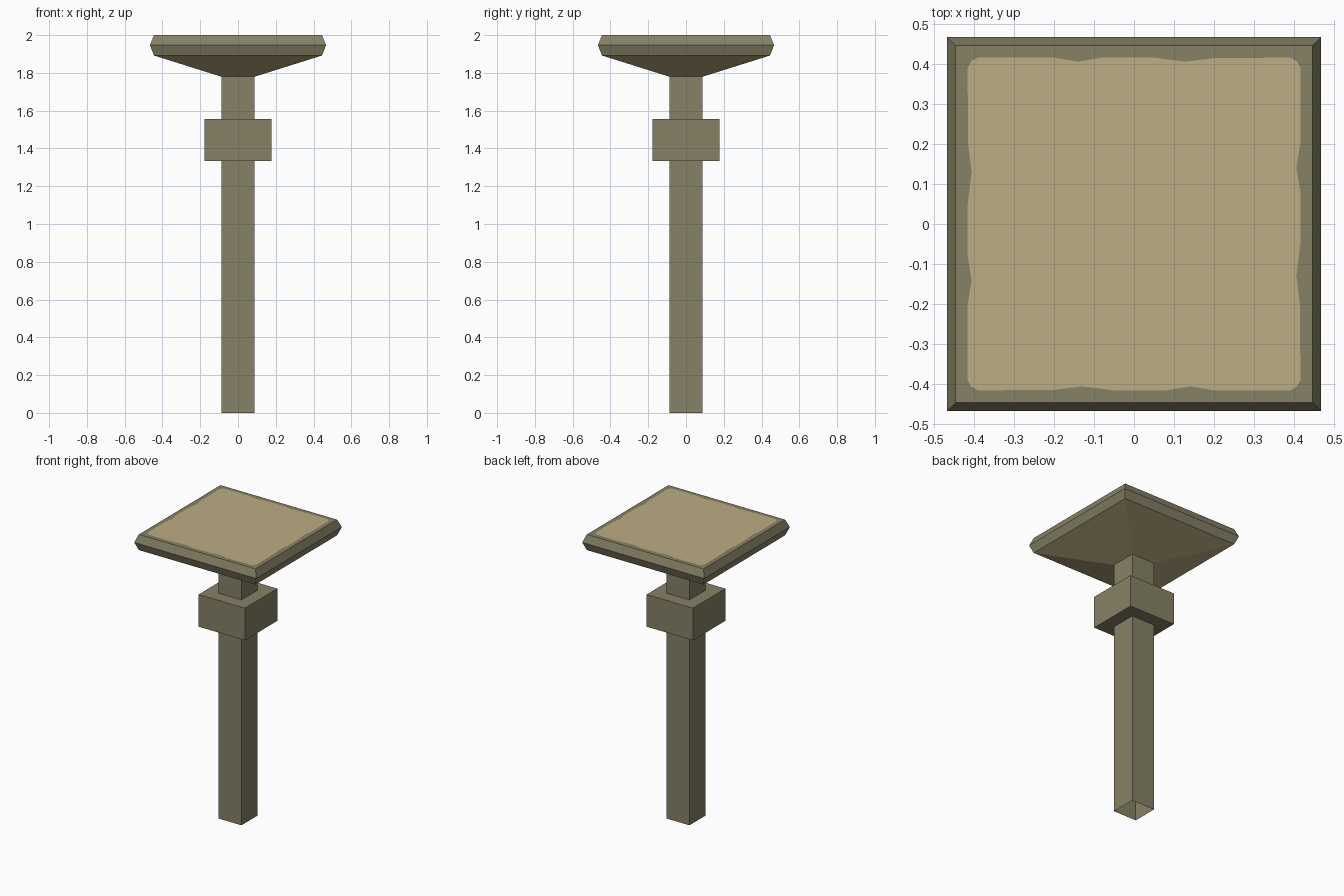
import bpy

if "Cube" in bpy.data.objects:
    bpy.data.objects.remove(bpy.data.objects["Cube"])

def lin(c):
    c /= 255
    return c / 12.92 if c <= 0.04045 else ((c + 0.055) / 1.055) ** 2.4

def material(name, r, g, b):
    m = bpy.data.materials.new(name)
    m.diffuse_color = (lin(r), lin(g), lin(b), 1)
    m.use_nodes = True
    m.node_tree.nodes["Principled BSDF"].inputs["Base Color"].default_value = m.diffuse_color
    return m

stone = material("olive_stone", 134, 129, 102)
sand = material("sand", 189, 173, 131)

def make(name, verts, faces, mat):
    me = bpy.data.meshes.new(name)
    me.from_pydata(verts, [], faces)
    me.materials.append(mat)
    ob = bpy.data.objects.new(name, me)
    bpy.context.collection.objects.link(ob)
    return ob

def square_stack(name, profile, mat, bottom=True, top=True):
    """Stack of square rings given as (half width, z)."""
    verts = [(sx * h, sy * h, z) for h, z in profile
             for sx, sy in ((-1, -1), (1, -1), (1, 1), (-1, 1))]
    faces = []
    for r in range(len(profile) - 1):
        a = 4 * r
        for i in range(4):
            j = (i + 1) % 4
            faces.append((a + i, a + j, a + 4 + j, a + 4 + i))
    if bottom:
        faces.append((3, 2, 1, 0))
    if top:
        n = len(verts)
        faces.append((n - 4, n - 3, n - 2, n - 1))
    return make(name, verts, faces, mat)

# Square post, open at the foot
square_stack("post", [(0.0885, 0), (0.0885, 1.785)], stone, bottom=False, top=False)
# Block collar around the post
square_stack("collar", [(0.177, 1.333), (0.177, 1.555)], stone)
# Flared cap with bevelled rim; the sloping underside is sand coloured
cap = square_stack("cap", [(0.0885, 1.78), (0.445, 1.892), (0.466, 1.947), (0.445, 2.0)], stone)
cap.data.materials.append(sand)
for p in cap.data.polygons:
    if p.center.z < 1.88:
        p.material_index = 1

# Sandy top patch with slightly ragged edges, one edge turned four times
edge = [(-0.39, 0.415), (-0.2, 0.415), (-0.14, 0.405), (-0.08, 0.415),
        (0.05, 0.415), (0.13, 0.405), (0.2, 0.414), (0.39, 0.415), (0.408, 0.404)]
outline = []
for k in range(4):
    for x, y in edge:
        for _ in range(k):
            x, y = y, -x
        outline.append((x, y, 2.001))
outline.reverse()
make("top_patch", outline, [tuple(range(len(outline)))], sand)
